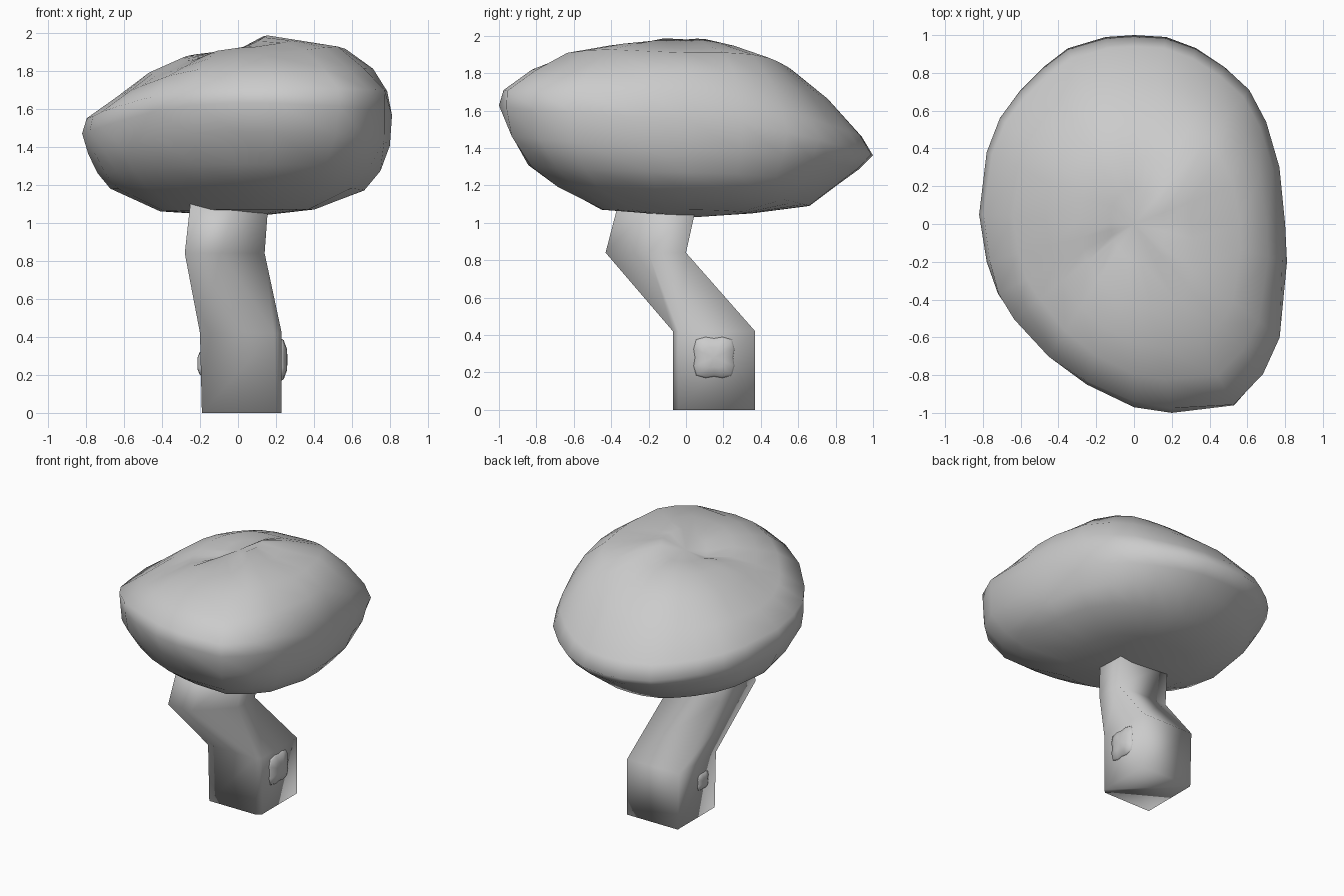
import bpy, bmesh, math
from mathutils import Vector

if "Cube" in bpy.data.objects:
    bpy.data.objects.remove(bpy.data.objects["Cube"])


def loft(name, rings, start=None, end=None):
    """Skin closed rings of points; cap with a pole point or an n-gon."""
    bm = bmesh.new()
    loops = [[bm.verts.new(p) for p in r] for r in rings]
    n = len(loops[0])
    for a, b in zip(loops, loops[1:]):
        for i in range(n):
            j = (i + 1) % n
            bm.faces.new((a[i], a[j], b[j], b[i]))
    for loop, pole in ((loops[0], start), (loops[-1], end)):
        if pole:
            p = bm.verts.new(pole)
            for i in range(n):
                bm.faces.new((loop[i], loop[(i + 1) % n], p))
        else:
            bm.faces.new(loop)
    bmesh.ops.recalc_face_normals(bm, faces=bm.faces)
    me = bpy.data.meshes.new(name)
    bm.to_mesh(me)
    bm.free()
    me.shade_smooth()
    ob = bpy.data.objects.new(name, me)
    bpy.context.collection.objects.link(ob)
    return ob


# Crown: plan outline, shaped by four side profiles of (radius factor, height)
outline = [(.80, 0), (.77, .3), (.70, .54), (.61, .71), (.48, .83), (.33, .93), (.17, .99),
           (0, 1), (-.15, .99), (-.35, .93), (-.48, .83), (-.60, .71), (-.71, .56), (-.78, .38),
           (-.82, .05), (-.78, -.2), (-.72, -.37), (-.63, -.5), (-.45, -.7), (-.25, -.85),
           (0, -.97), (.2, -1), (.53, -.96), (.68, -.79), (.77, -.6), (.81, -.2)]
right = [(.20, 1.98), (.38, 1.94), (.70, 1.91), (.88, 1.81), (.96, 1.69),
         (1, 1.56), (.98, 1.4), (.93, 1.27), (.83, 1.17), (.5, 1.07)]
back = [(.18, 1.91), (.35, 1.90), (.57, 1.81), (.76, 1.66), (.94, 1.46),
        (1, 1.36), (.93, 1.29), (.82, 1.21), (.66, 1.09), (.35, 1.05)]
left = [(.15, 1.88), (.35, 1.87), (.57, 1.79), (.78, 1.66), (.97, 1.55),
        (1, 1.47), (.96, 1.36), (.9, 1.26), (.82, 1.18), (.5, 1.06)]
front = [(.2, 1.92), (.45, 1.92), (.65, 1.88), (.82, 1.82), (.97, 1.71),
         (1, 1.63), (.93, 1.48), (.84, 1.31), (.68, 1.2), (.45, 1.07)]


def crown_point(x, y, level):
    d = Vector((x, y)).normalized()
    a = (right if x > 0 else left)[level]
    b = (back if y > 0 else front)[level]
    wx, wy = d.x ** 2, d.y ** 2
    r = a[0] * wx + b[0] * wy
    z = a[1] * wx + b[1] * wy
    diagonal = 4 * wx * wy
    if level < 3:                      # higher right shoulder, lower front left
        z += diagonal * (.03 if x > 0 else -.04 if y < 0 else 0)
    if y < 0 and level in (4, 6):      # blunt, fuller front corners
        r += .04 * diagonal
    return (x * r, y * r, z)


loft("crown", [[crown_point(x, y, k) for x, y in outline] for k in range(10)],
     (0, 0, 1.91), (0.05, 0.05, 1.03))

# Trunk: bent square post with one clipped corner
sections = [
    (0, [(-.19, -.07), (.20, -.07), (.23, -.04), (.23, .37), (-.19, .37)]),
    (.42, [(-.20, -.07), (.19, -.07), (.23, -.04), (.23, .37), (-.20, .37)]),
    (.84, [(-.28, -.43), (-.09, -.43), (.14, -.20), (.14, 0), (-.28, 0)]),
    (1.11, [(-.25, -.36), (-.01, -.36), (.16, -.17), (.16, .06), (-.25, .06)])]
loft("trunk", [[(x, y, z) for x, y in pts] for z, pts in sections])


# Knots: lobed swellings on both sides of the trunk foot
def knot(name, x, y, z, depth, size):
    rings = []
    for radius, height in ((1, -.3), (.85, .45), (.45, .95)):
        ring = []
        for i in range(16):
            t = math.tau * i / 16
            r = size * radius * (1 - .14 * math.cos(4 * t))
            ring.append((x + depth * height, y + r * math.cos(t), z + r * math.sin(t)))
        rings.append(ring)
    loft(name, rings, (x - depth * .3, y, z), (x + depth, y, z))


knot("right_knot", .225, .15, .28, .035, .13)
knot("left_knot", -.192, .08, .26, -.022, .075)
